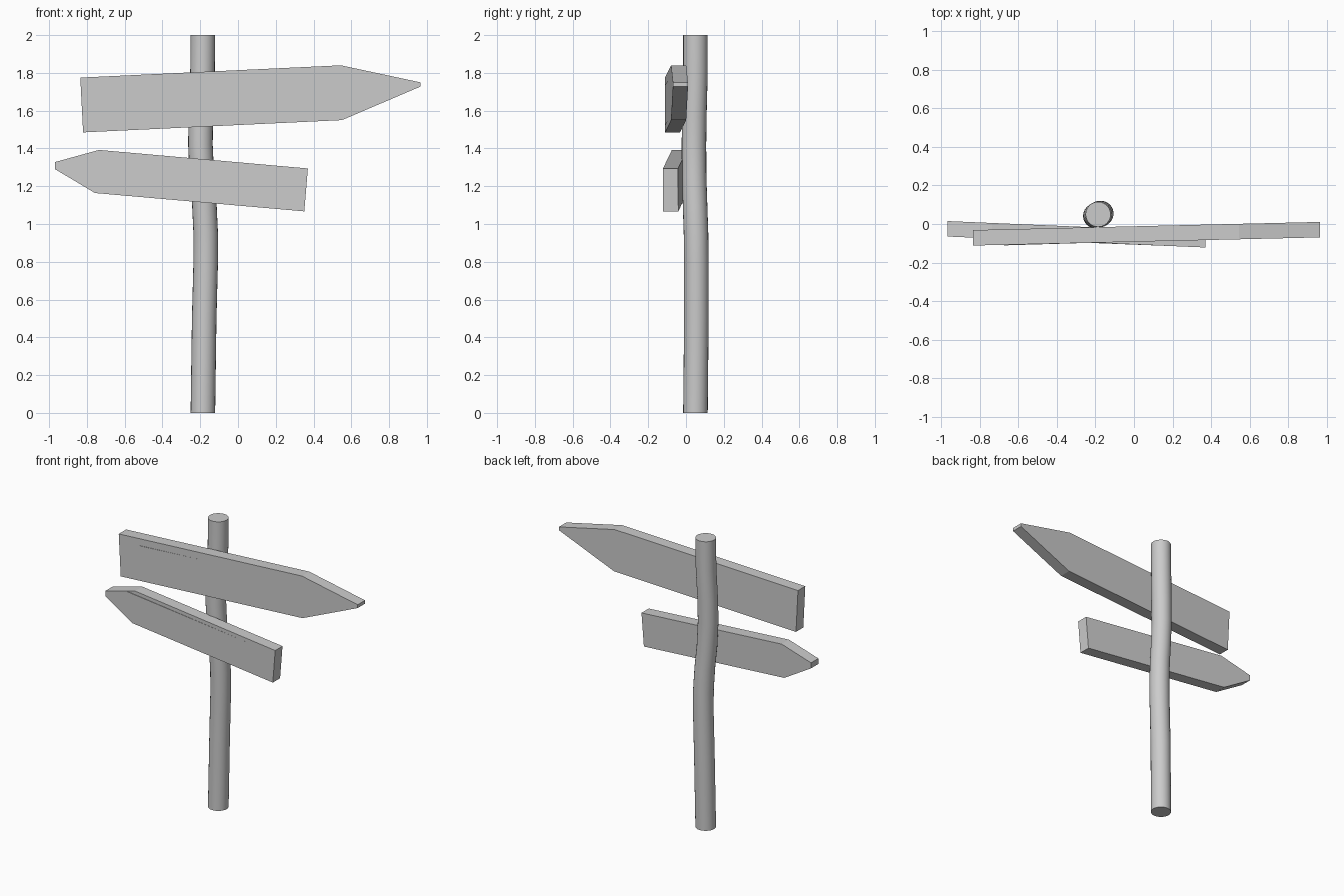
import bpy, bmesh
from math import cos, sin, tau

cube = bpy.data.objects.get("Cube")
if cube:
    bpy.data.objects.remove(cube, do_unlink=True)

grey = bpy.data.materials.new("plain_grey")
grey.use_nodes = True
grey.diffuse_color = (0.6, 0.6, 0.6, 1)
grey.node_tree.nodes["Principled BSDF"].inputs["Base Color"].default_value = grey.diffuse_color


def finish(name, bm, smooth=False):
    bmesh.ops.recalc_face_normals(bm, faces=bm.faces)
    mesh = bpy.data.meshes.new(name)
    bm.to_mesh(mesh)
    bm.free()
    mesh.materials.append(grey)
    obj = bpy.data.objects.new(name, mesh)
    bpy.context.collection.objects.link(obj)
    if smooth:
        bpy.ops.object.select_all(action='DESELECT')
        bpy.context.view_layer.objects.active = obj
        obj.select_set(True)
        bpy.ops.object.shade_smooth_by_angle()
    return obj


def post(name, path, radius, sides):
    """Loft level rings along a slightly crooked path."""
    bm = bmesh.new()
    rings = []
    for x, y, z in path:
        rings.append([bm.verts.new((x + radius * cos(tau * i / sides),
                                    y + radius * sin(tau * i / sides), z))
                      for i in range(sides)])
    for low, high in zip(rings, rings[1:]):
        for i in range(sides):
            j = (i + 1) % sides
            bm.faces.new((low[i], low[j], high[j], high[i]))
    bm.faces.new(rings[0])
    bm.faces.new(rings[-1])
    return finish(name, bm, True)


def slab(name, outline, front, depth):
    """Extrude an x-z outline backwards; front(x) gives the y of its face."""
    bm = bmesh.new()
    face = bm.faces.new([bm.verts.new((x, front(x), z)) for x, z in outline])
    back = bmesh.ops.extrude_face_region(bm, geom=[face])["geom"]
    bmesh.ops.translate(bm, vec=(0, depth, 0),
                        verts=[v for v in back if isinstance(v, bmesh.types.BMVert)])
    return finish(name, bm)


# Crooked round post
post("post", [(-0.186, 0.05, 0), (-0.179, 0.055, 0.5), (-0.171, 0.055, 0.8),
              (-0.171, 0.053, 0.95), (-0.178, 0.048, 1.1), (-0.191, 0.043, 1.25),
              (-0.199, 0.042, 1.42), (-0.197, 0.044, 1.57), (-0.188, 0.05, 1.8),
              (-0.186, 0.05, 2)], 0.065, 24)


# Arrow boards, each turned a little about the post
def upper_front(x):
    return -0.092 + 0.0235 * x


def lower_front(x):
    return -0.106 - 0.0425 * x


slab("upper_arrow_board", [(-0.835, 1.775), (0.545, 1.84), (0.965, 1.75),
                           (0.965, 1.727), (0.55, 1.55), (-0.82, 1.485)],
     upper_front, 0.08)
slab("lower_arrow_board", [(-0.968, 1.328), (-0.736, 1.392), (0.37, 1.294),
                           (0.351, 1.067), (-0.757, 1.164), (-0.968, 1.29)],
     lower_front, 0.08)

# Thin face panels that sink into the boards towards one end
slab("upper_face_panel", [(-0.675, 1.735), (0.5, 1.79), (0.51, 1.58), (-0.66, 1.525)],
     lambda x: upper_front(x) - 0.003 + 0.006 * (x + 0.67), 0.006)
slab("lower_face_panel", [(-0.8, 1.373), (0.3, 1.275), (0.29, 1.095), (-0.8, 1.192)],
     lambda x: lower_front(x) - 0.004 + 0.004 * (x + 0.8), 0.006)
